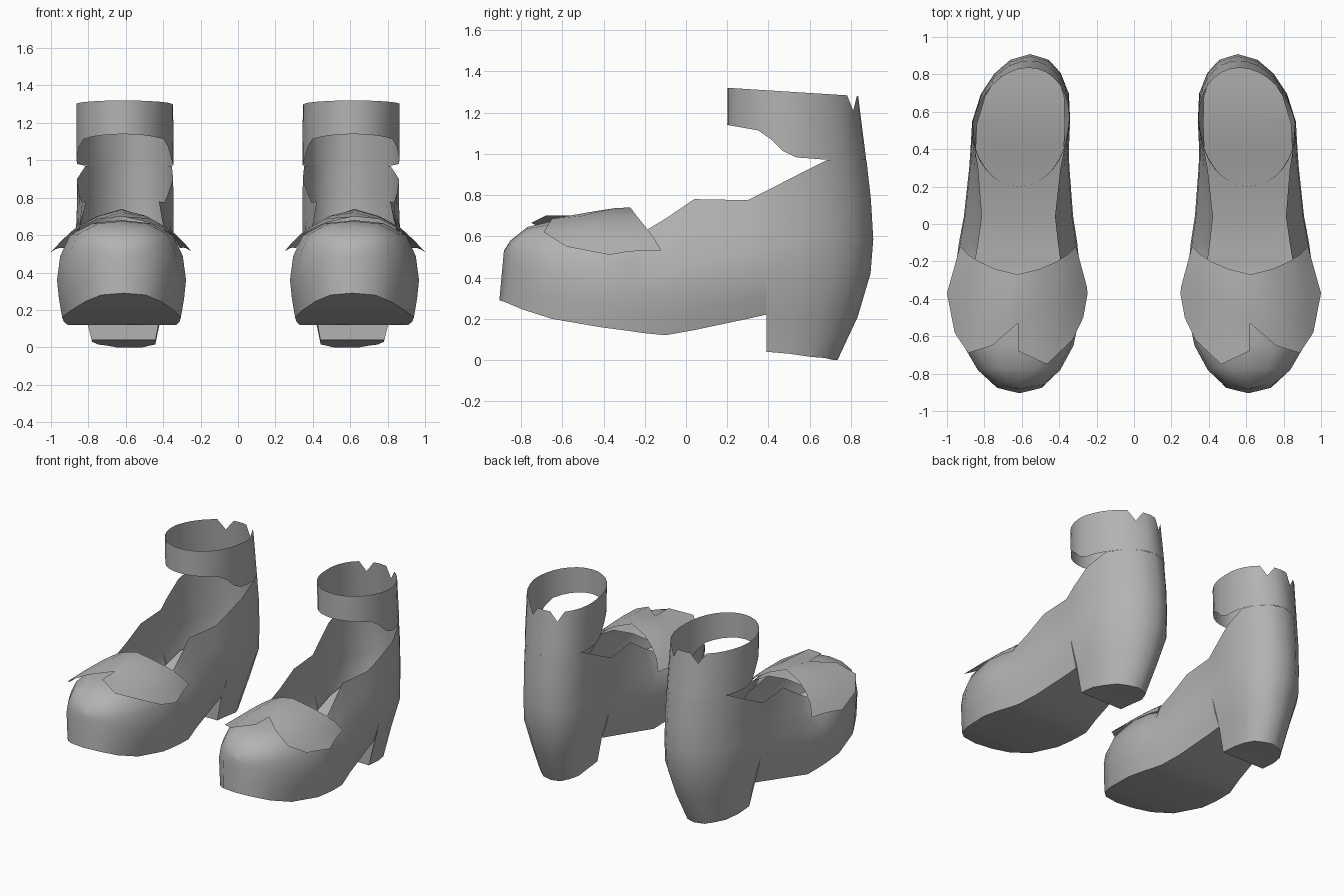
import bpy, bmesh, math

if "Cube" in bpy.data.objects:
    bpy.data.objects.remove(bpy.data.objects["Cube"], do_unlink=True)

grey = bpy.data.materials.new("plain grey")
grey.use_nodes = True
grey.diffuse_color = (0.45, 0.45, 0.45, 1)
for node in grey.node_tree.nodes:
    if node.type == "BSDF_PRINCIPLED":
        node.inputs["Base Color"].default_value = grey.diffuse_color
        node.inputs["Roughness"].default_value = 0.7


def lerp(a, b, t):
    return a + (b - a) * t


def curve(points, v):
    """Piecewise linear lookup."""
    if v <= points[0][0]:
        return points[0][1]
    for (a, p), (b, q) in zip(points, points[1:]):
        if v <= b:
            return lerp(p, q, (v - a) / (b - a))
    return points[-1][1]


# Centre line of one shoe: the heel curves towards the other shoe
CENTRE = [(-0.9, 0.612), (-0.37, 0.624), (0.5, 0.61), (0.9, 0.555)]


def loft(name, rows, side, closed=False):
    """Skin a list of equal rows of points; None leaves an opening."""
    bm = bmesh.new()
    grid = [[p and bm.verts.new((side * (curve(CENTRE, p[1]) + p[0]), p[1], p[2]))
             for p in row] for row in rows]
    if closed:
        grid.append(grid[0])
    for r, s in zip(grid, grid[1:]):
        for i in range(len(r) - 1):
            quad = (r[i], r[i + 1], s[i + 1], s[i])
            if all(quad):
                bm.faces.new(quad)
    bmesh.ops.remove_doubles(bm, verts=bm.verts, dist=0.0005)
    bmesh.ops.recalc_face_normals(bm, faces=bm.faces)
    mesh = bpy.data.meshes.new(name)
    bm.to_mesh(mesh)
    bm.free()
    mesh.materials.append(grey)
    obj = bpy.data.objects.new(name, mesh)
    bpy.context.collection.objects.link(obj)
    bpy.ops.object.select_all(action="DESELECT")
    obj.select_set(True)
    bpy.context.view_layer.objects.active = obj
    bpy.ops.object.shade_smooth_by_angle(angle=math.radians(45))


# Stations from toe to heel: y, half width, underside z, top z, half opening
VAMP = [(-0.905, 0, 0.29, 0.53), (-0.875, 0.13, 0.28, 0.58),
        (-0.79, 0.22, 0.245, 0.645), (-0.65, 0.295, 0.2, 0.675),
        (-0.42, 0.345, 0.16, 0.68), (-0.27, 0.338, 0.14, 0.67)]
WAIST = [(-0.2, 0.328, 0.13, 0.625, 0.228), (-0.1, 0.316, 0.12, 0.685, 0.213),
         (0.04, 0.292, 0.145, 0.78, 0.195), (0.3, 0.268, 0.2, 0.775, 0.22),
         (0.39, 0.263, 0.22, 0.82, 0.237)]
HEEL = [(0.39, 0.263, 0.04, 0.82, 0.237), (0.55, 0.262, 0.03, 0.9, 0.257),
        (0.7, 0.235, 0.015, 0.97, 0.231), (0.8, 0.18, 0.01, 0.97, 0.178),
        (0.87, 0.105, 0, 0.97, 0.103), (0.9, 0, 0, 0.97, 0)]
BACK = [(0, 0.735), (0.2, 0.83), (0.42, 0.895), (0.55, 0.91), (0.75, 0.9),
        (0.97, 0.875), (1.28, 0.83)]
UNDERSIDE = [(-0.1, 0.92), (0.39, 0.78)]


def lean(y, z):
    """Follow the curved back of the heel and the sloping toe."""
    if y < -0.6:
        return y + (z - 0.29) * (-0.6 - y) * 0.3
    return y if y <= 0.4 else 0.4 + (y - 0.4) * (curve(BACK, z) - 0.4) / 0.5


def section(y, w, low, top, gap=None, heel=False):
    """Cross-section from underside centre, up the wall, to the top edge."""
    band = (0.22 if heel else low) + 0.2
    if gap is None:
        band = min(band, lerp(low, top, 0.7))
        shape = [(0.95, 0.4), (0.8, 0.75), (0.45, 0.95), (0, 1)]
        upper = [(w * f, lerp(band, top, t)) for f, t in shape]
    else:
        upper = [(w * 0.98, lerp(band, top, 0.3)),
                 (lerp(w, gap, 0.6), lerp(band, top, 0.65)), (gap, top), None]
    foot = w * (0.65 if heel else curve(UNDERSIDE, y))
    flare = lerp(foot, w, 0.4 if heel else 0.62)
    half = [(foot, low), (flare, lerp(low, band, 0.5)), (w, band)] + upper
    right = [p and (p[0], lean(y, p[1]), p[1]) for p in half]
    left = [p and (-p[0], p[1], p[2]) for p in reversed(right)]
    return left + [(0, lean(y, low), low)] + right


def shoe_body(name, side):
    rows = [section(*s) for s in VAMP + WAIST]
    rows += [section(*s, heel=True) for s in HEEL]
    loft(name, rows, side)


INSOLE = [(-0.8, 0.33), (-0.3, 0.22), (0.05, 0.24), (0.4, 0.34), (0.6, 0.4), (0.9, 0.42)]


def insole(name, side):
    rows = []
    for y, w, *rest in VAMP[2:] + WAIST + HEEL[1:]:
        z = curve(INSOLE, y)
        rows.append([(k * w * 0.9, lean(y, z) - 0.01, z) for k in (-1, 0, 1)])
    loft(name, rows, side)


STRAP_LOW = [(0.2, 1.14), (0.37, 1.11), (0.5, 0.985), (0.7, 0.97)]


def ankle_strap(name, side):
    rows, count = [], 32
    for i in range(count):
        a = math.tau * i / count
        x, c = 0.257 * math.sin(a), math.cos(a)
        y_low, y_top = 0.537 - 0.337 * c, 0.518 - 0.317 * c
        low = curve(STRAP_LOW, y_low)
        # small notches either side of the back seam
        top = 1.21 if abs(i - count // 2) == 2 else 1.3 + 0.02 * c
        rows.append([(x, lerp(y_low, y_top, t), lerp(low, top, t)) for t in (0, 0.5, 1)])
    loft(name, rows, side, closed=True)


# Overlay across the toes: loose flap tip, front edge, rear edge
FLAP = [(None, (0.376, -0.37, 0.51), (0.31, -0.12, 0.53)),
        (None, (0.34, -0.58, 0.55), (0.27, -0.16, 0.6)),
        (None, (0.27, -0.69, 0.62), (0.21, -0.2, 0.65)),
        (None, (0.14, -0.65, 0.685), (0.12, -0.24, 0.7)),
        ((0, -0.68, 0.7), (0, -0.53, 0.7), (0, -0.27, 0.74)),
        ((-0.15, -0.75, 0.665), (-0.14, -0.55, 0.69), (-0.12, -0.24, 0.7)),
        ((-0.29, -0.62, 0.6), (-0.28, -0.48, 0.61), (-0.21, -0.2, 0.65)),
        ((-0.35, -0.5, 0.54), (-0.34, -0.4, 0.55), (-0.27, -0.16, 0.6)),
        ((-0.376, -0.37, 0.51), (-0.37, -0.33, 0.515), (-0.31, -0.12, 0.53))]


def toe_overlay(name, side):
    rows = []
    for tip, front, rear in FLAP:
        strip = [[lerp(a, b, t) for a, b in zip(front, rear)] for t in (0, 0.35, 0.7, 1)]
        for point in strip[1:3]:
            point[2] += 0.008
        rows.append([tip] + strip)
    loft(name, rows, side)


for prefix, side in (("left", 1), ("right", -1)):
    shoe_body(prefix + "_shoe_body", side)
    insole(prefix + "_insole", side)
    ankle_strap(prefix + "_ankle_strap", side)
    toe_overlay(prefix + "_toe_overlay", side)
